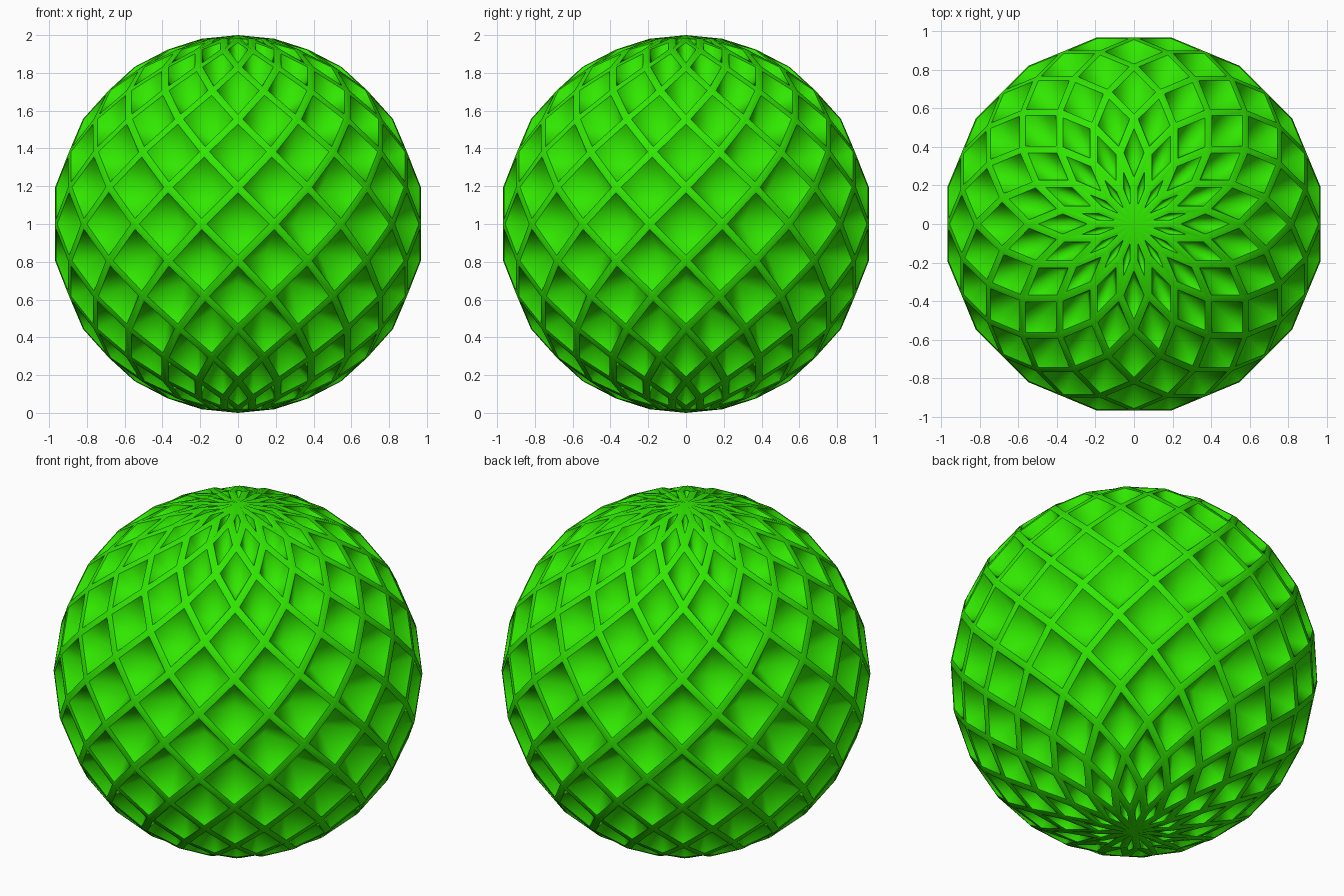
import bpy, bmesh, math

if "Cube" in bpy.data.objects:
    bpy.data.objects.remove(bpy.data.objects["Cube"])

SEG, ROWS = 16, 8          # diamonds around, rows from equator to pole
SX = 0.987                 # slightly slimmer than tall
RIM, DEPTH = 0.02, 0.18    # half ridge width, dimple depth

bm = bmesh.new()

# Checkerboard rings of points, staggered half a step on every other row
rings = {}
for k in range(-ROWS + 1, ROWS):
    lat = k * math.pi / (2 * ROWS)
    rings[k] = []
    for i in range(SEG):
        a = 2 * math.pi * (i + (0.5 if k % 2 == 0 else 0)) / SEG
        rings[k].append(bm.verts.new((SX * math.cos(lat) * math.cos(a),
                                      SX * math.cos(lat) * math.sin(a),
                                      1 + math.sin(lat))))
rings[ROWS] = [bm.verts.new((0, 0, 2))] * SEG
rings[-ROWS] = [bm.verts.new((0, 0, 0))] * SEG

# Diamond faces between neighbouring rings
for k in range(-ROWS + 1, ROWS):
    for i in range(SEG):
        j = (i + 1) % SEG
        m = i if k % 2 else j
        bm.faces.new((rings[k][i], rings[k - 1][m], rings[k][j], rings[k + 1][m]))
bm.normal_update()

# Ridges around every diamond, then a pyramid dimple inside each
cells = bm.faces[:]
bmesh.ops.inset_individual(bm, faces=cells, thickness=RIM, use_even_offset=True)
bm.normal_update()
push = [(f.calc_center_median(), f.normal.copy()) for f in cells]
for f in cells:
    for e in f.edges:
        e.smooth = False           # crisp ridge edges
tips = bmesh.ops.poke(bm, faces=cells)["verts"]
for v, (c, n) in zip(tips, push):
    v.co = c - n * DEPTH

mesh = bpy.data.meshes.new("dimpled_ball")
for f in bm.faces:
    f.smooth = True
bm.to_mesh(mesh)
bm.free()
ball = bpy.data.objects.new("dimpled_ball", mesh)
bpy.context.collection.objects.link(ball)

# Green surface
mat = bpy.data.materials.new("green")
mat.diffuse_color = (0.03, 0.8, 0.0, 1)
mat.use_nodes = True
mat.node_tree.nodes["Principled BSDF"].inputs["Base Color"].default_value = mat.diffuse_color
mesh.materials.append(mat)
